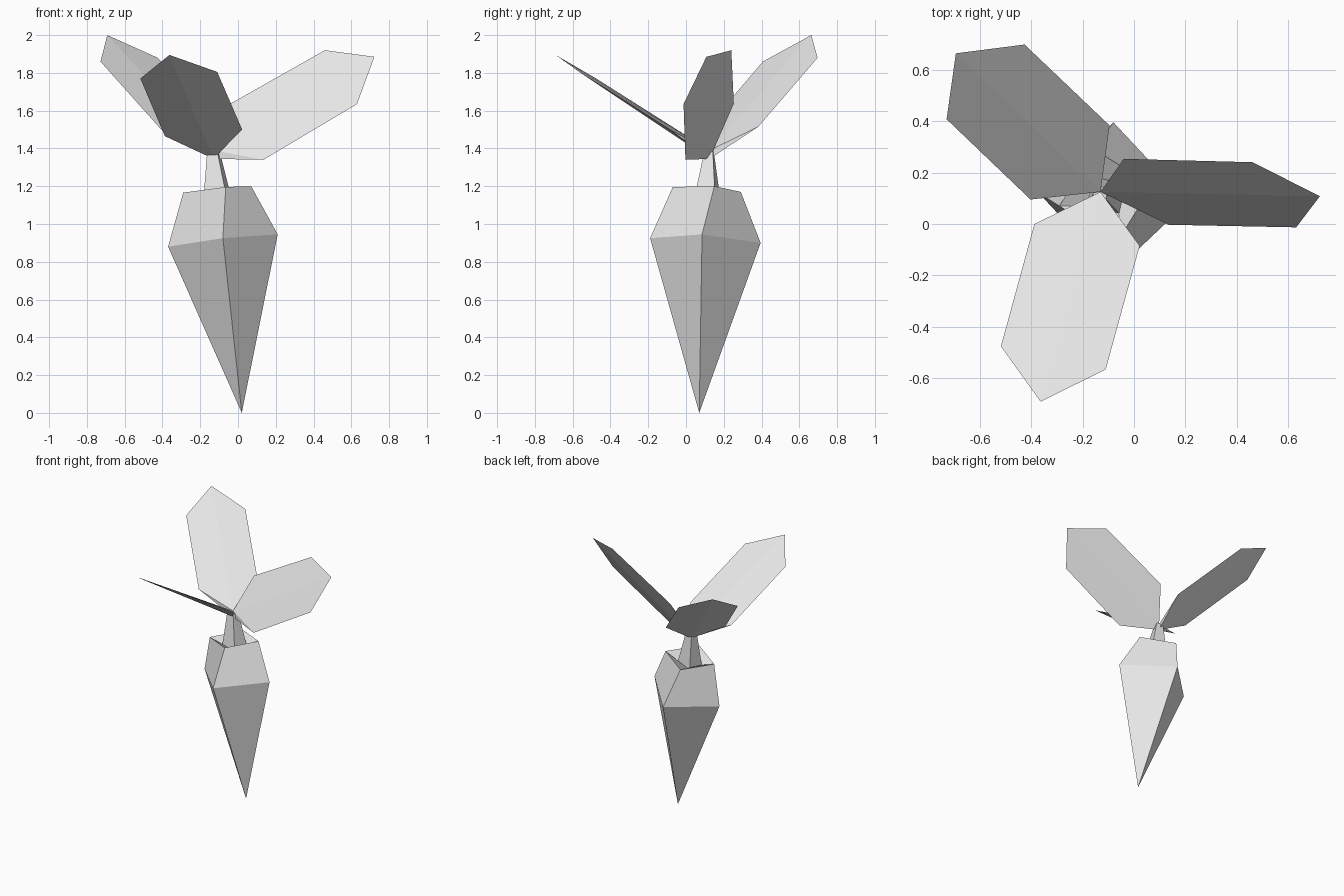
import bpy
import bmesh
from mathutils import Vector

cube = bpy.data.objects.get("Cube")
if cube:
    bpy.data.objects.remove(cube, do_unlink=True)

grey = bpy.data.materials.new("plain_grey")
grey.use_nodes = True
grey.diffuse_color = (0.8, 0.8, 0.8, 1)
bsdf = next(n for n in grey.node_tree.nodes if n.type == "BSDF_PRINCIPLED")
bsdf.inputs["Base Color"].default_value = (0.8, 0.8, 0.8, 1)


def finish(name, bm):
    """Turn a bmesh into a flat shaded object."""
    bmesh.ops.recalc_face_normals(bm, faces=bm.faces[:])
    mesh = bpy.data.meshes.new(name)
    bm.to_mesh(mesh)
    bm.free()
    mesh.materials.append(grey)
    obj = bpy.data.objects.new(name, mesh)
    bpy.context.collection.objects.link(obj)


def four_sided(bm, center, front, side):
    """Ring of four corners given by a centre and two half diagonals."""
    c, f, s = Vector(center), Vector(front), Vector(side)
    return [bm.verts.new(p) for p in (c + f, c + s, c - f, c - s)]


def bridge(bm, low, high):
    for i in range(4):
        j = (i + 1) % 4
        bm.faces.new((low[i], low[j], high[j], high[i]))


def leaf(name, rim):
    """Flat upper side and slightly creased lower side sharing one rim."""
    bm = bmesh.new()
    l1, l2, tip, r2, r1 = [bm.verts.new(p) for p in rim]
    for z in (1.39, 1.345):
        base = bm.verts.new((-0.13, 0.125, z))
        bm.faces.new((base, l1, l2, tip))
        bm.faces.new((base, tip, r2, r1))
    lower, upper = base, next(v for v in bm.verts if abs(v.co.z - 1.39) < 1e-4)
    bm.faces.new((lower, l1, upper))
    bm.faces.new((lower, upper, r1))
    finish(name, bm)


# Root: pointed bottom, widest ring, shoulder and a hollow top
bm = bmesh.new()
point = bm.verts.new((0.02, 0.07, 0))
belly = four_sided(bm, (-0.08, 0.1025, 0.9125), (0, -0.2925, 0.0125), (0.29, -0.0175, 0.0325))
shoulder = four_sided(bm, (-0.11, 0.11, 1.183), (0.045, -0.18, 0.013), (0.18, 0.04, 0.017))
hollow = four_sided(bm, (-0.108, 0.112, 1.13), (0.05, -0.07, 0), (0.075, 0.043, 0))
for i in range(4):
    bm.faces.new((point, belly[(i + 1) % 4], belly[i]))
bridge(bm, belly, shoulder)
bridge(bm, shoulder, hollow)
bm.faces.new(hollow)
finish("root", bm)

# Stem: tapered post rising from the hollow
bm = bmesh.new()
foot = four_sided(bm, (-0.108, 0.112, 1.13), (0.05, -0.07, 0), (0.075, 0.043, 0))
head = four_sided(bm, (-0.13, 0.122, 1.385), (0.02, -0.025, 0), (0.033, 0.02, 0))
bridge(bm, foot, head)
bm.faces.new(foot)
bm.faces.new(head)
finish("stem", bm)

# Leaves: rims run from one side of the base, over the tip, to the other side
leaf("front_leaf", [(-0.387, 0, 1.465), (-0.517, -0.475, 1.77), (-0.363, -0.69, 1.895),
                    (-0.11, -0.565, 1.805), (0.022, -0.085, 1.50)])
leaf("left_leaf", [(-0.04, 0.253, 1.637), (0.46, 0.24, 1.92), (0.722, 0.108, 1.885),
                   (0.63, -0.013, 1.635), (0.135, -0.003, 1.34)])
leaf("back_leaf", [(-0.095, 0.383, 1.515), (-0.425, 0.697, 1.88), (-0.692, 0.663, 2.0),
                   (-0.728, 0.407, 1.86), (-0.402, 0.095, 1.495)])
